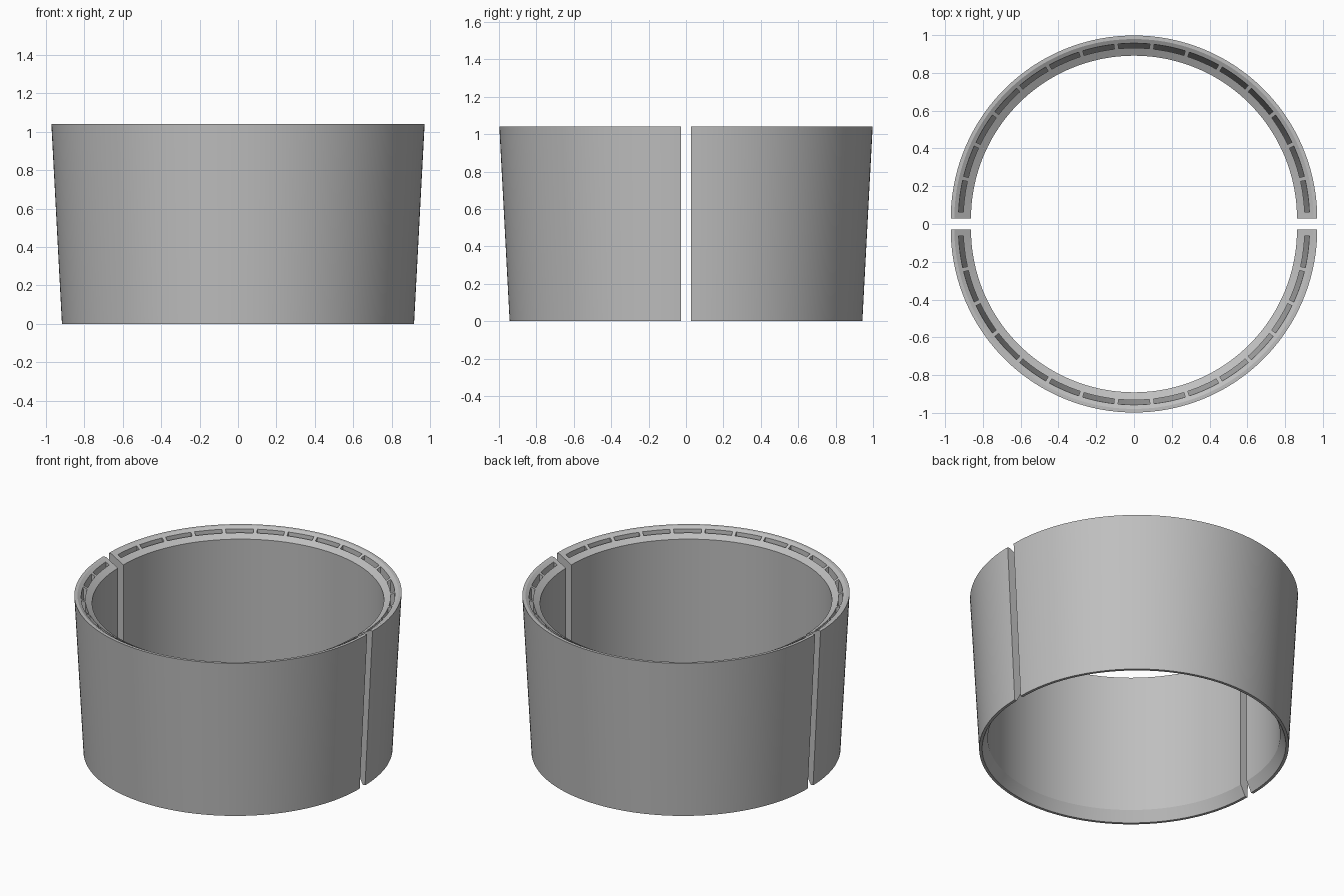
import bpy
import bmesh
from math import radians, cos, sin, pi

cube = bpy.data.objects.get("Cube")
if cube:
    bpy.data.objects.remove(cube, do_unlink=True)

HEIGHT, GAP = 1.04, 0.028
SLOTS, PITCH, SLOT_WIDTH = 15, radians(11.8), radians(10.4)

grey = bpy.data.materials.new("plain grey")
grey.use_nodes = True
colour = (0.52, 0.52, 0.52, 1)
grey.diffuse_color = colour
grey.node_tree.nodes["Principled BSDF"].inputs["Base Color"].default_value = colour


def sweep(bm, profile, start, end, steps):
    """Sweep a closed (radius, z) profile around z and cap both ends."""
    rings = []
    for i in range(steps + 1):
        a = start + (end - start) * i / steps
        rings.append([bm.verts.new((r * cos(a), r * sin(a), z)) for r, z in profile])
    n = len(profile)
    for ring, following in zip(rings, rings[1:]):
        for j in range(n):
            k = (j + 1) % n
            bm.faces.new((ring[j], ring[k], following[k], following[j]))
    bm.faces.new(rings[0])
    bm.faces.new(rings[-1])


def finish(name, bm):
    bmesh.ops.recalc_face_normals(bm, faces=bm.faces)
    mesh = bpy.data.meshes.new(name)
    bm.to_mesh(mesh)
    bm.free()
    mesh.materials.append(grey)
    obj = bpy.data.objects.new(name, mesh)
    bpy.context.collection.objects.link(obj)
    return obj


# Tapered wall: flat lip, inward sloping rim, straight bore, bottom chamfer
wall = [(0.915, 0), (0.97, HEIGHT), (0.951, HEIGHT),
        (0.863, 0.99), (0.863, 0.07), (0.897, 0)]
# Wedge pocket: outer side follows the taper, inner side follows the bore
pocket = [(0.904, 0.55), (0.933, 1.1), (0.904, 1.1)]


def half_shell(name, middle, offset):
    bm = bmesh.new()
    sweep(bm, wall, middle - pi / 2, middle + pi / 2, 90)
    shell = finish(name, bm)

    # Row of pockets cut into the sloping rim
    bm = bmesh.new()
    for i in range(SLOTS):
        a = middle + (i - (SLOTS - 1) / 2) * PITCH
        sweep(bm, pocket, a - SLOT_WIDTH / 2, a + SLOT_WIDTH / 2, 5)
    cutter = finish(name + "_pocket_cutter", bm)
    cutter.hide_render = True

    bpy.ops.object.select_all(action='DESELECT')
    shell.select_set(True)
    bpy.context.view_layer.objects.active = shell
    cut = shell.modifiers.new("rim pockets", 'BOOLEAN')
    cut.operation = 'DIFFERENCE'
    cut.solver = 'EXACT'
    cut.object = cutter
    bpy.ops.object.modifier_apply(modifier=cut.name)
    bpy.data.objects.remove(cutter, do_unlink=True)
    bpy.ops.object.shade_smooth_by_angle(angle=radians(20))
    shell.location.y = offset


half_shell("front_half_shell", -pi / 2, -GAP)
half_shell("back_half_shell", pi / 2, GAP)
